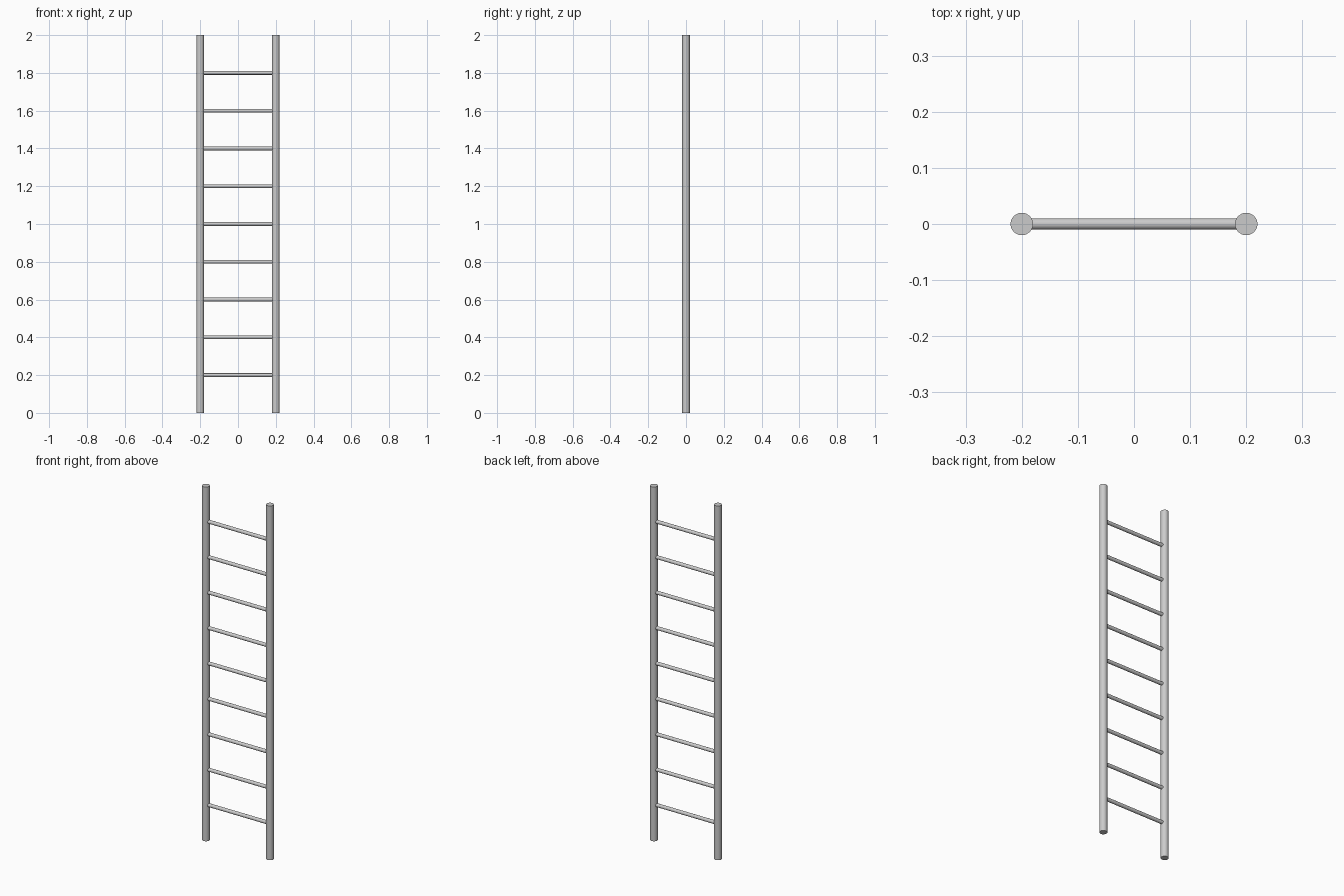
import bpy, math

if "Cube" in bpy.data.objects:
    bpy.data.objects.remove(bpy.data.objects["Cube"])

RAIL_X, RAIL_R, RUNG_R, HEIGHT = 0.2, 0.02, 0.01, 2.0


def rod(name, radius, length, location, rotation=(0, 0, 0)):
    bpy.ops.mesh.primitive_cylinder_add(vertices=32, radius=radius, depth=length,
                                        location=location, rotation=rotation)
    ob = bpy.context.object
    ob.name = name
    bpy.ops.object.shade_smooth_by_angle(angle=math.radians(30))
    return ob


# Upright side rails
for side, label in ((-1, "left"), (1, "right")):
    rod(f"{label}_rail", RAIL_R, HEIGHT, (side * RAIL_X, 0, HEIGHT / 2))

# Evenly spaced rungs, ends seated inside the rails
for i in range(1, 10):
    rod(f"rung_{i}", RUNG_R, 2 * RAIL_X, (0, 0, i * 0.2), (0, math.pi / 2, 0))
